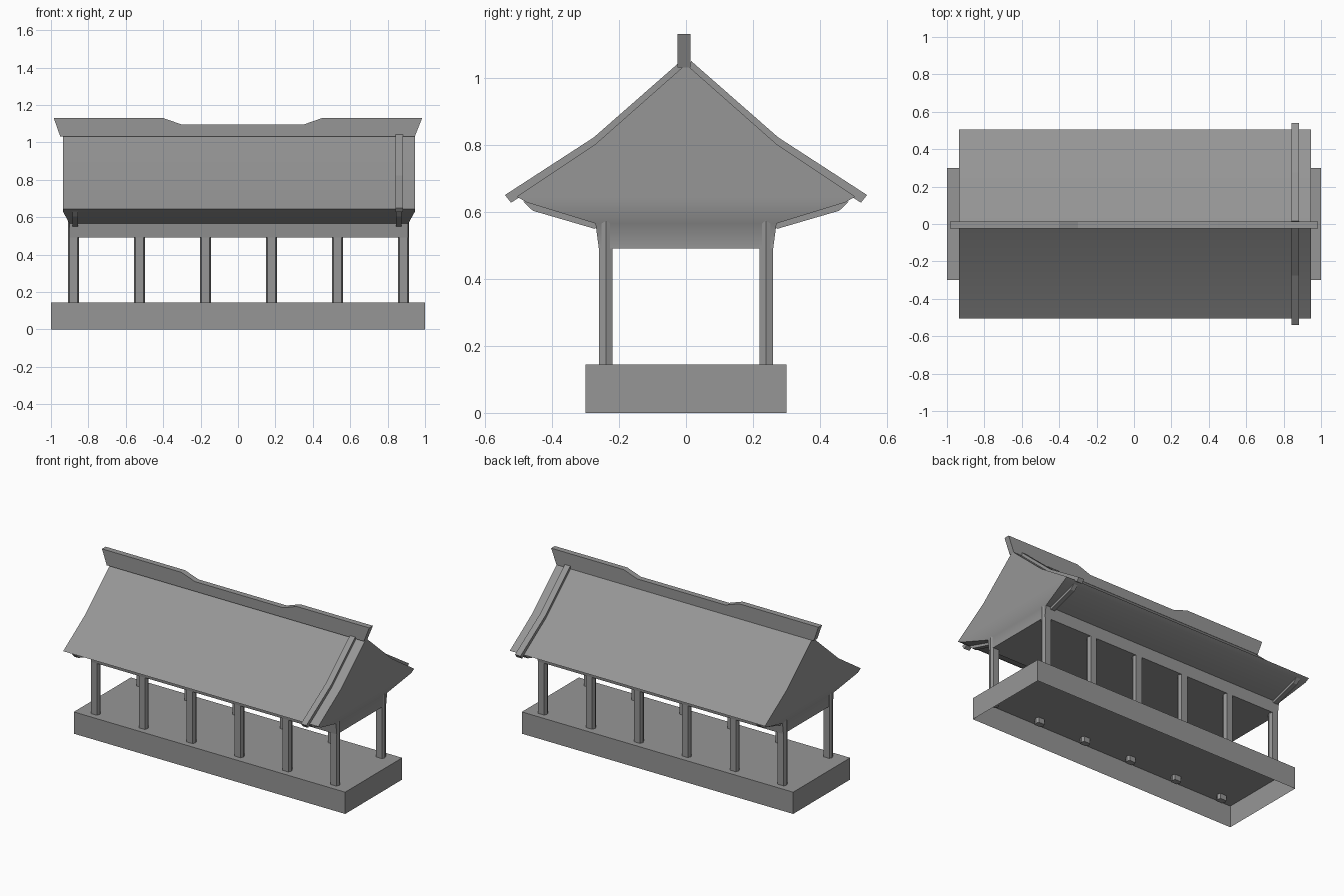
import bpy, bmesh, math

if "Cube" in bpy.data.objects:
    bpy.data.objects.remove(bpy.data.objects["Cube"], do_unlink=True)

grey = bpy.data.materials.new("stone_grey")
grey.use_nodes = True
colour = (0.305, 0.305, 0.305, 1)
grey.diffuse_color = colour
grey.node_tree.nodes["Principled BSDF"].inputs["Base Color"].default_value = colour


def loft(name, rings, cap_start=True, cap_end=True):
    """Skin a list of equal-length point rings into one mesh object."""
    bm = bmesh.new()
    loops = [[bm.verts.new(p) for p in ring] for ring in rings]
    n = len(loops[0])
    for a, b in zip(loops, loops[1:]):
        for i in range(n):
            j = (i + 1) % n
            bm.faces.new((a[i], a[j], b[j], b[i]))
    if cap_start:
        bm.faces.new(loops[0][::-1])
    if cap_end:
        bm.faces.new(loops[-1])
    bmesh.ops.recalc_face_normals(bm, faces=bm.faces)
    mesh = bpy.data.meshes.new(name)
    bm.to_mesh(mesh)
    bm.free()
    mesh.materials.append(grey)
    obj = bpy.data.objects.new(name, mesh)
    bpy.context.collection.objects.link(obj)
    return obj


def rect(hx, hy, z, cx=0.0):
    return [(cx + sx * hx, sy * hy, z)
            for sx, sy in ((-1, -1), (1, -1), (1, 1), (-1, 1))]


# Platform, open underneath
loft("platform", [rect(1, 0.3, 0), rect(1, 0.3, 0.145)], cap_start=False)

# Roof body: beam, flared eaves, gables and two-pitch roof
levels = [(0.905, 0.26, 0.49), (0.905, 0.27, 0.565), (0.94, 0.475, 0.628),
          (0.94, 0.505, 0.645), (0.94, 0.27, 0.802), (0.94, 0.006, 1.035)]
roof = loft("roof", [rect(hx, hy, z, 0.005) for hx, hy, z in levels])
bpy.ops.object.select_all(action='DESELECT')
roof.select_set(True)
bpy.context.view_layer.objects.active = roof
bpy.ops.object.shade_smooth_by_angle(angle=math.radians(35))

# Ridge beam with upturned ends and a lowered middle
ridge = [(-0.95, 1.03), (0.945, 1.03), (0.985, 1.13), (0.45, 1.13),
         (0.35, 1.095), (-0.3, 1.095), (-0.4, 1.13), (-0.985, 1.13)]
loft("ridge_beam", [[(x, y, z) for x, z in ridge] for y in (-0.025, 0.013)])

# Six-sided columns in two rows, ends reaching through the platform
section = [(-0.022, 0.26), (0.022, 0.26), (0.03, 0.238),
           (0.022, 0.22), (-0.022, 0.22), (-0.03, 0.238)]
for side, label in ((-1, "front"), (1, "back")):
    for i in range(6):
        cx = -0.88 + i * 0.353
        loft(f"{label}_column_{i + 1}",
             [[(cx + x, side * y, z) for x, y in section] for z in (0.11, 0.58)])

    # Raised rib following the roof slope near the left end
    rib = [(0.015, 1.05), (0.275, 0.822), (0.54, 0.65),
           (0.522, 0.627), (0.27, 0.79), (0.01, 1.02)]
    loft(f"{label}_roof_rib",
         [[(x, side * y, z) for y, z in rib] for x in (0.842, 0.882)])

    # Brackets under the eaves at both ends
    bracket = [(0.485, 0.63), (0.457, 0.603), (0.272, 0.549),
               (0.262, 0.56), (0.28, 0.575), (0.47, 0.635)]
    for cx, end in ((-0.87, "right"), (0.86, "left")):
        loft(f"{label}_{end}_bracket",
             [[(cx + dx, side * y, z) for y, z in bracket]
              for dx in (-0.015, 0.015)])
